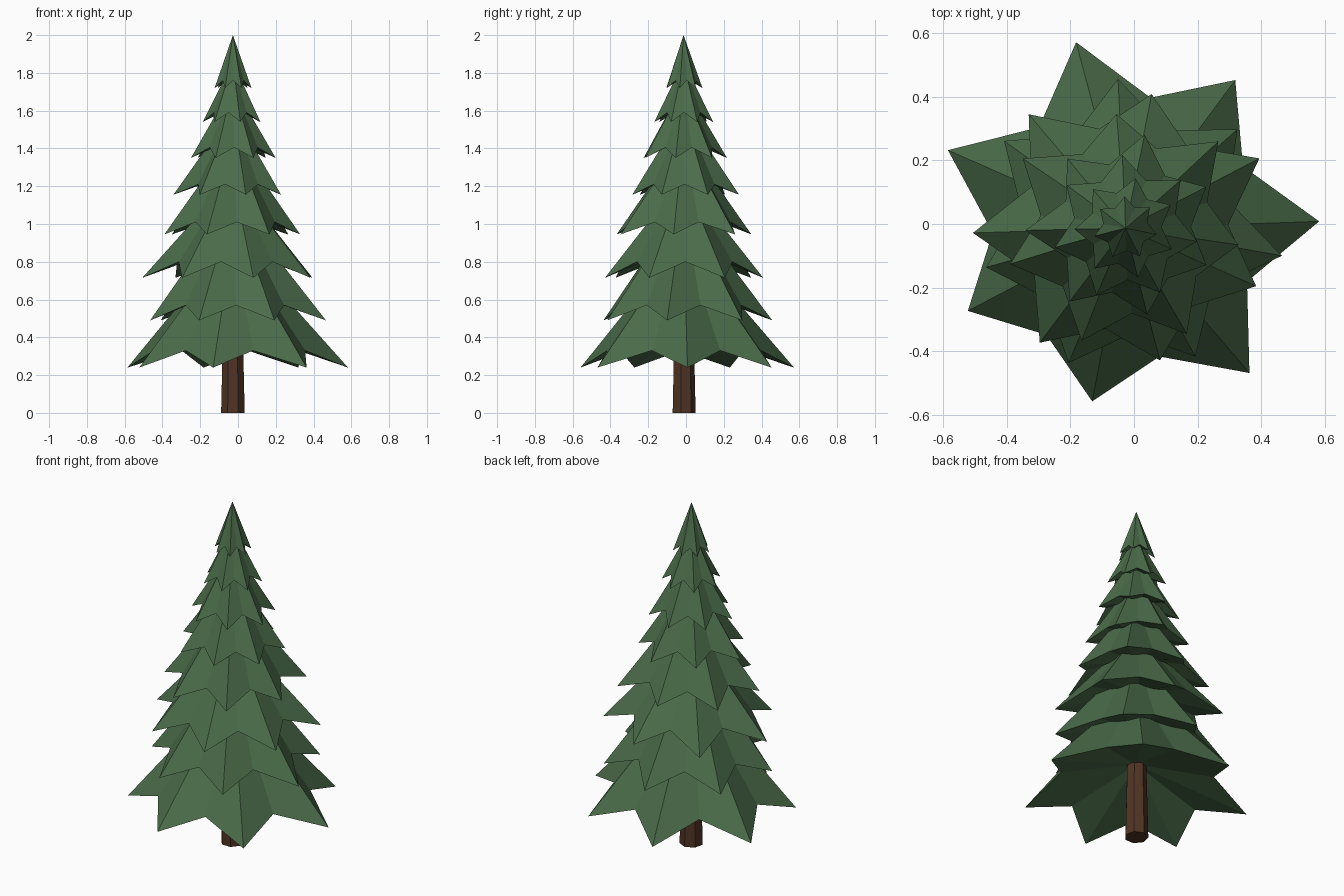
import bpy, bmesh, math

if "Cube" in bpy.data.objects:
    bpy.data.objects.remove(bpy.data.objects["Cube"])

CX, CY = -0.027, -0.013   # trunk axis
N = 7                     # branch points per tier


def material(name, rgb):
    m = bpy.data.materials.new(name)
    m.diffuse_color = (*rgb, 1.0)
    m.use_nodes = True
    m.node_tree.nodes["Principled BSDF"].inputs["Base Color"].default_value = m.diffuse_color
    return m


green = material("needle green", (0.070, 0.150, 0.068))
brown = material("bark brown", (0.080, 0.034, 0.018))


def finish(name, bm, mat):
    bmesh.ops.recalc_face_normals(bm, faces=bm.faces)
    me = bpy.data.meshes.new(name)
    bm.to_mesh(me)
    bm.free()
    me.materials.append(mat)
    ob = bpy.data.objects.new(name, me)
    ob.location = (CX, CY, 0)
    bpy.context.collection.objects.link(ob)
    return ob


def tier(name, start, radii, z_tip, z_notch, z_apex):
    """Star-shaped cone: drooping tips, raised notches, hollowed underside."""
    bm = bmesh.new()
    mean = sum(radii) / N
    ring = []
    for i in range(N):
        a = math.radians(start + 360 / N * i)
        b = a + math.pi / N
        r, q = radii[i], mean * 0.71
        ring.append(bm.verts.new((r * math.cos(a), r * math.sin(a), z_tip)))
        ring.append(bm.verts.new((q * math.cos(b), q * math.sin(b), z_notch)))
    apex = bm.verts.new((0, 0, z_apex))
    hollow = bm.verts.new((0, 0, z_notch + 0.2 * mean))
    for i, v in enumerate(ring):
        w = ring[(i + 1) % len(ring)]
        bm.faces.new((v, w, apex))
        bm.faces.new((w, v, hollow))
    return finish(name, bm, green)


# Branch tiers: start angle, tip radii, tip height, notch height, apex height
tiers = [
    (2, [0.61, 0.58, 0.605, 0.61, 0.56, 0.555, 0.60], 0.24, 0.33, 0.92),
    (-10, [0.50, 0.47, 0.47, 0.47, 0.455, 0.46, 0.46], 0.49, 0.57, 1.12),
    (27.5, [0.475, 0.43, 0.47, 0.48, 0.45, 0.43, 0.45], 0.715, 0.80, 1.25),
    (43, [0.40, 0.36, 0.39, 0.38, 0.38, 0.385, 0.36], 0.945, 1.01, 1.46),
    (27, [0.285, 0.30, 0.285, 0.315, 0.29, 0.28, 0.28], 1.155, 1.21, 1.60),
    (41, [0.23] * N, 1.35, 1.405, 1.74),
    (27, [0.16] * N, 1.54, 1.59, 1.86),
    (40, [0.10] * N, 1.72, 1.76, 2.00),
]
for k, t in enumerate(tiers):
    tier(f"branch_tier_{k + 1}", *t)

# Trunk: slightly tapered seven-sided post reaching into the foliage
bm = bmesh.new()
bmesh.ops.create_cone(bm, cap_ends=True, segments=7, radius1=0.064,
                      radius2=0.05, depth=0.6)
bmesh.ops.translate(bm, verts=bm.verts, vec=(0, 0, 0.3))
finish("trunk", bm, brown)
